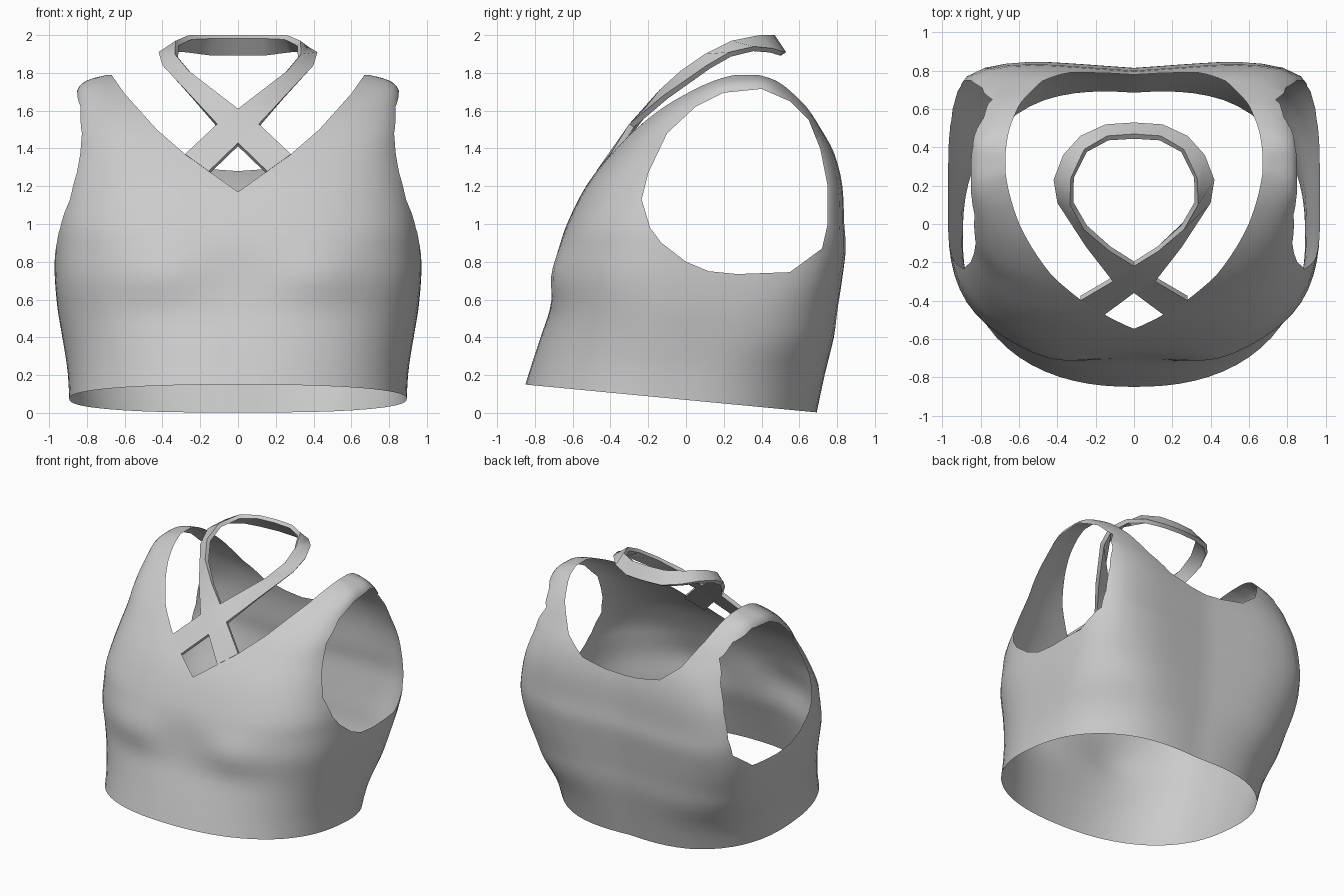
import bpy, bmesh, math
from mathutils import Vector

cube = bpy.data.objects.get("Cube")
if cube:
    bpy.data.objects.remove(cube, do_unlink=True)


def make_material(name, value):
    mat = bpy.data.materials.new(name)
    mat.use_nodes = True
    colour = (value, value, value, 1)
    mat.diffuse_color = colour
    mat.node_tree.nodes["Principled BSDF"].inputs["Base Color"].default_value = colour
    return mat


def make_object(name, bm, mat):
    mesh = bpy.data.meshes.new(name)
    bm.to_mesh(mesh)
    bm.free()
    mesh.materials.append(mat)
    obj = bpy.data.objects.new(name, mesh)
    bpy.context.collection.objects.link(obj)
    return obj


def activate(obj):
    bpy.ops.object.select_all(action='DESELECT')
    obj.select_set(True)
    bpy.context.view_layer.objects.active = obj


def smooth_rows(rows, steps):
    """Catmull-Rom interpolation of the section table."""
    padded = [rows[0]] + rows + [rows[-1]]
    result = []
    for a, b, c, d in zip(padded, padded[1:], padded[2:], padded[3:]):
        for k in range(steps):
            t = k / steps
            result.append([q + t / 2 * (r - p + t * (2*p - 5*q + 4*r - s + t * (3*(q - r) + s - p)))
                           for p, q, r, s in zip(a, b, c, d)])
    return result + [rows[-1]]


def section_point(row, angle):
    """Rounded-box cross-section with bust fullness and a spine crease."""
    z, width, front, back, front_power, back_power = row
    c, s = math.cos(angle), math.sin(angle)
    power = back_power if s > 0 else front_power
    r = (abs(c) ** power + abs(s) ** power) ** (-1 / power)
    x = width * c * r
    y = (front + back) / 2 + (back - front) / 2 * s * r
    if s > 0:
        y -= 0.035 * max(0, 1 - abs(x) / 0.5) * s
    else:
        y += 0.045 * s * math.exp(-((abs(x) - 0.42) / 0.22) ** 2 - ((z - 0.73) / 0.14) ** 2)
    return x, y, z


def prism(name, outline, axis, start, end, mat):
    """Helper solid: an outline swept along the x or y axis."""
    bm = bmesh.new()
    rings = []
    for depth in (start, end):
        rings.append([bm.verts.new((depth, u, v) if axis == 'x' else (u, depth, v))
                      for u, v in outline])
    bm.faces.new(rings[0])
    bm.faces.new(rings[1][::-1])
    n = len(outline)
    for i in range(n):
        j = (i + 1) % n
        bm.faces.new((rings[0][i], rings[1][i], rings[1][j], rings[0][j]))
    bmesh.ops.recalc_face_normals(bm, faces=bm.faces[:])
    obj = make_object(name, bm, mat)
    obj.hide_render = True
    return obj


def mirrored(half):
    return half + [(-u, v) for u, v in reversed(half) if u > 0]


fabric = make_material("light grey fabric", 0.6)
cut_mark = make_material("cut marker", 0.1)

# Torso sections: height, half width, front, back, front and back squareness
sections = [
    (-.05, .89, -.91, .71, 2.3, 2.4),
    (.2, .9, -.835, .76, 2.3, 2.7),
    (.4, .93, -.77, .8, 2.4, 3.5),
    (.55, .955, -.72, .815, 2.6, 4),
    (.72, .97, -.69, .835, 2.9, 5),
    (.87, .97, -.67, .85, 2.9, 6),
    (1, .96, -.63, .84, 3, 7),
    (1.2, .925, -.53, .83, 3, 7),
    (1.37, .89, -.4, .79, 3.2, 6),
    (1.5, .875, -.28, .72, 3.5, 6),
    (1.62, .86, -.14, .65, 3.5, 5),
    (1.71, .85, .01, .57, 3.5, 4),
    (1.76, .8, .12, .5, 3.5, 4),
    (1.79, .69, .22, .42, 4, 4),
]
SIDES = 72
bm = bmesh.new()
rings = [[bm.verts.new(section_point(row, math.tau * i / SIDES)) for i in range(SIDES)]
         for row in smooth_rows(sections, 3)]
for low, high in zip(rings, rings[1:]):
    for i in range(SIDES):
        j = (i + 1) % SIDES
        bm.faces.new((low[i], low[j], high[j], high[i]))
bm.faces.new(rings[0][::-1])
bm.faces.new(rings[-1])
torso = make_object("torso_panel", bm, fabric)

# Openings for the arms, the front neckline and the back neckline
armhole = [(-.235, 1.13), (-.19, .98), (-.13, .9), (0, .8), (.12, .75), (.27, .735),
           (.55, .745), (.72, .87), (.75, 1), (.75, 1.2), (.71, 1.4), (.65, 1.55),
           (.55, 1.65), (.4, 1.715), (.2, 1.695), (.05, 1.62), (-.1, 1.48), (-.2, 1.27)]
front_neck = mirrored([(0, 1.17), (.155, 1.28), (.28, 1.37), (.43, 1.5), (.6, 1.69),
                       (.67, 1.79), (.67, 1.9)])
back_neck = mirrored([(0, 1.28), (.14, 1.29), (.33, 1.33), (.48, 1.45), (.6, 1.64),
                      (.67, 1.79), (.67, 1.9)])
cutters = [prism("armhole_cutter", armhole, 'x', -2, 2, cut_mark),
           prism("front_neck_cutter", front_neck, 'y', -2, .35, cut_mark),
           prism("back_neck_cutter", back_neck, 'y', .34, 2, cut_mark)]
activate(torso)
for cutter in cutters:
    mod = torso.modifiers.new("opening", 'BOOLEAN')
    mod.operation = 'DIFFERENCE'
    mod.solver = 'EXACT'
    mod.material_mode = 'TRANSFER'
    mod.object = cutter
    bpy.ops.object.modifier_apply(modifier=mod.name)
    bpy.data.objects.remove(cutter, do_unlink=True)

# Keep only the cloth skin and trim the sloping hem
bm = bmesh.new()
bm.from_mesh(torso.data)
marked = [f for f in bm.faces if f.material_index != 0]
bmesh.ops.delete(bm, geom=marked, context='FACES')
bmesh.ops.bisect_plane(bm, geom=bm.verts[:] + bm.edges[:] + bm.faces[:],
                       plane_co=Vector((0, -.85, .15)), plane_no=Vector((0, .15, 1.57)),
                       clear_inner=True)
bm.to_mesh(torso.data)
bm.free()
while len(torso.data.materials) > 1:
    torso.data.materials.pop()
bpy.data.materials.remove(cut_mark)
activate(torso)
bpy.ops.object.shade_smooth_by_angle(angle=math.radians(40))

# Neck strap: one ribbon looping round the neck and crossing at the front
lower_edge = [(0, .53, 1.91), (.15, .52, 1.91), (.28, .46, 1.93), (.37, .36, 1.94),
              (.42, .23, 1.91), (.4, .11, 1.84), (.25, -.12, 1.68), (.11, -.3, 1.53),
              (0, -.36, 1.43), (-.155, -.475, 1.28)]
upper_edge = [(0, .47, 2), (.14, .46, 2), (.26, .39, 2), (.33, .24, 1.97),
              (.335, .1, 1.9), (.26, -.03, 1.81), (.13, -.14, 1.71), (0, -.22, 1.61),
              (-.11, -.3, 1.53), (-.28, -.4, 1.37)]
bm = bmesh.new()
rails = []
for edge in (lower_edge, upper_edge):
    path = [(-x, y, z) for x, y, z in reversed(edge[1:])] + edge
    rails.append([bm.verts.new(p) for p in path])
low, high = rails
for i in range(len(low) - 1):
    bm.faces.new((low[i], high[i], high[i + 1], low[i + 1]))
strap = make_object("neck_strap", bm, fabric)
solid = strap.modifiers.new("thickness", 'SOLIDIFY')
solid.thickness = 0.03
solid.offset = -1
activate(strap)
bpy.ops.object.modifier_apply(modifier=solid.name)
bpy.ops.object.shade_smooth_by_angle(angle=math.radians(35))
